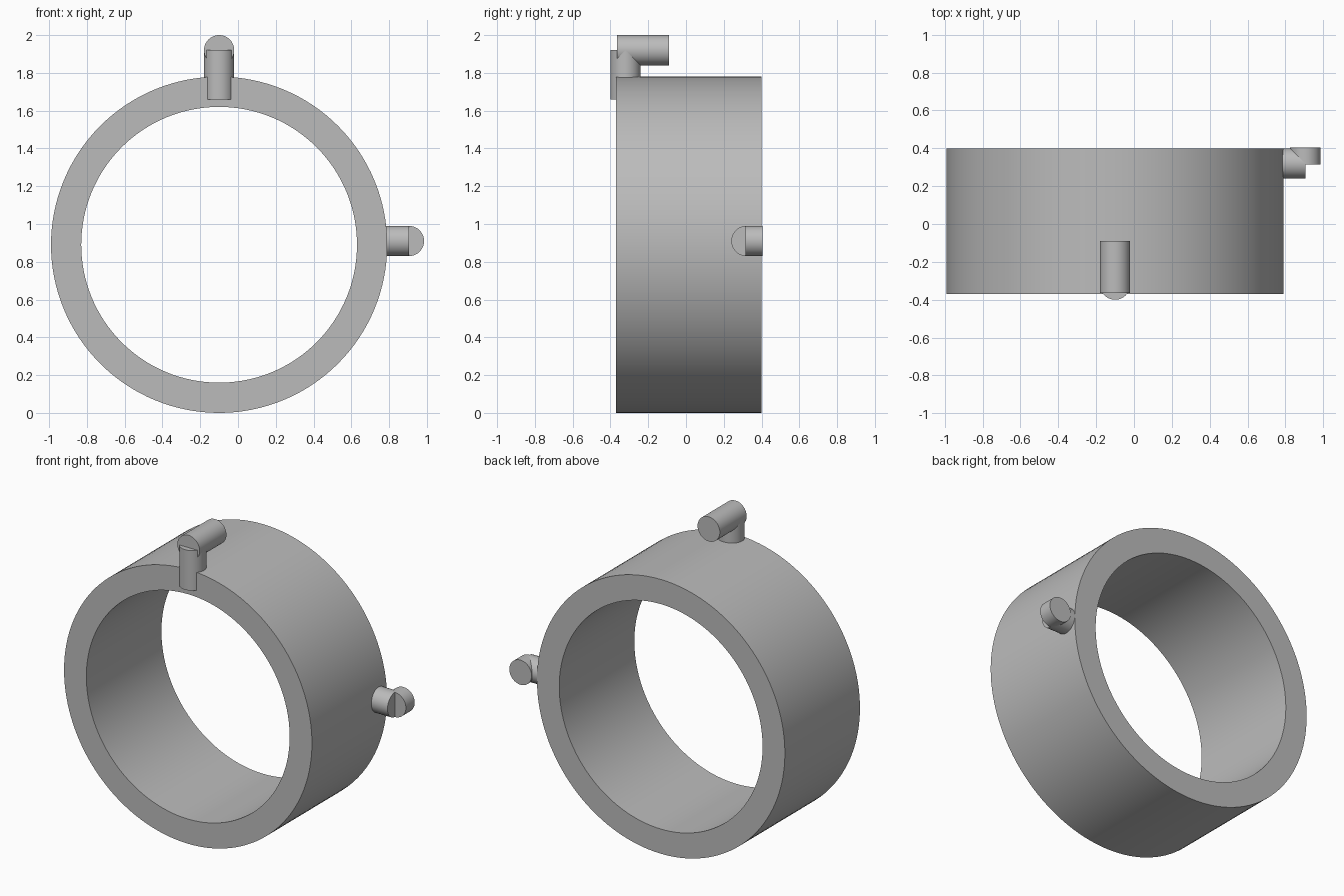
import bpy
import bmesh
from math import pi, cos, sin, radians
from mathutils import Matrix, Vector

if "Cube" in bpy.data.objects:
    bpy.data.objects.remove(bpy.data.objects["Cube"], do_unlink=True)

GREY = (0.5, 0.5, 0.5, 1)
grey = bpy.data.materials.new("plain grey")
grey.use_nodes = True
grey.diffuse_color = GREY
grey.node_tree.nodes["Principled BSDF"].inputs["Base Color"].default_value = GREY


def finish(name, bm):
    bmesh.ops.recalc_face_normals(bm, faces=bm.faces)
    mesh = bpy.data.meshes.new(name)
    bm.to_mesh(mesh)
    bm.free()
    mesh.materials.append(grey)
    obj = bpy.data.objects.new(name, mesh)
    bpy.context.collection.objects.link(obj)
    bpy.ops.object.select_all(action="DESELECT")
    obj.select_set(True)
    bpy.context.view_layer.objects.active = obj
    bpy.ops.object.shade_smooth_by_angle(angle=radians(30))
    return obj


def rod(name, start, end, radius=0.08):
    """Capped cylinder between two points."""
    start, end = Vector(start), Vector(end)
    axis = end - start
    turn = axis.to_track_quat("Z", "Y").to_matrix().to_4x4()
    bm = bmesh.new()
    bmesh.ops.create_cone(bm, cap_ends=True, segments=48, radius1=radius,
                          radius2=radius, depth=axis.length,
                          matrix=Matrix.Translation((start + end) / 2) @ turn)
    return finish(name, bm)


def ring(name, centre, outer, inner, front, back, segments=128):
    """Square-section band around the y axis."""
    bm = bmesh.new()
    section = [(outer, front), (outer, back), (inner, back), (inner, front)]
    loops = []
    for i in range(segments):
        a = 2 * pi * i / segments
        loops.append([bm.verts.new((centre[0] + r * cos(a), y, centre[1] + r * sin(a)))
                      for r, y in section])
    for i, here in enumerate(loops):
        there = loops[(i + 1) % segments]
        for k in range(4):
            n = (k + 1) % 4
            bm.faces.new((here[k], here[n], there[n], there[k]))
    return finish(name, bm)


# Wide band
ring("band", (-0.1, 0.89), 0.89, 0.73, -0.37, 0.4)

# Bent peg on top, sunk into the front edge
rod("top_peg_stem", (-0.1, -0.32, 1.66), (-0.1, -0.32, 1.92))
rod("top_peg_arm", (-0.1, -0.365, 1.92), (-0.1, -0.09, 1.92))

# Bent peg on the left side, near the back edge
rod("side_peg_stem", (0.67, 0.32, 0.91), (0.905, 0.32, 0.91))
rod("side_peg_arm", (0.905, 0.315, 0.91), (0.905, 0.405, 0.91))
